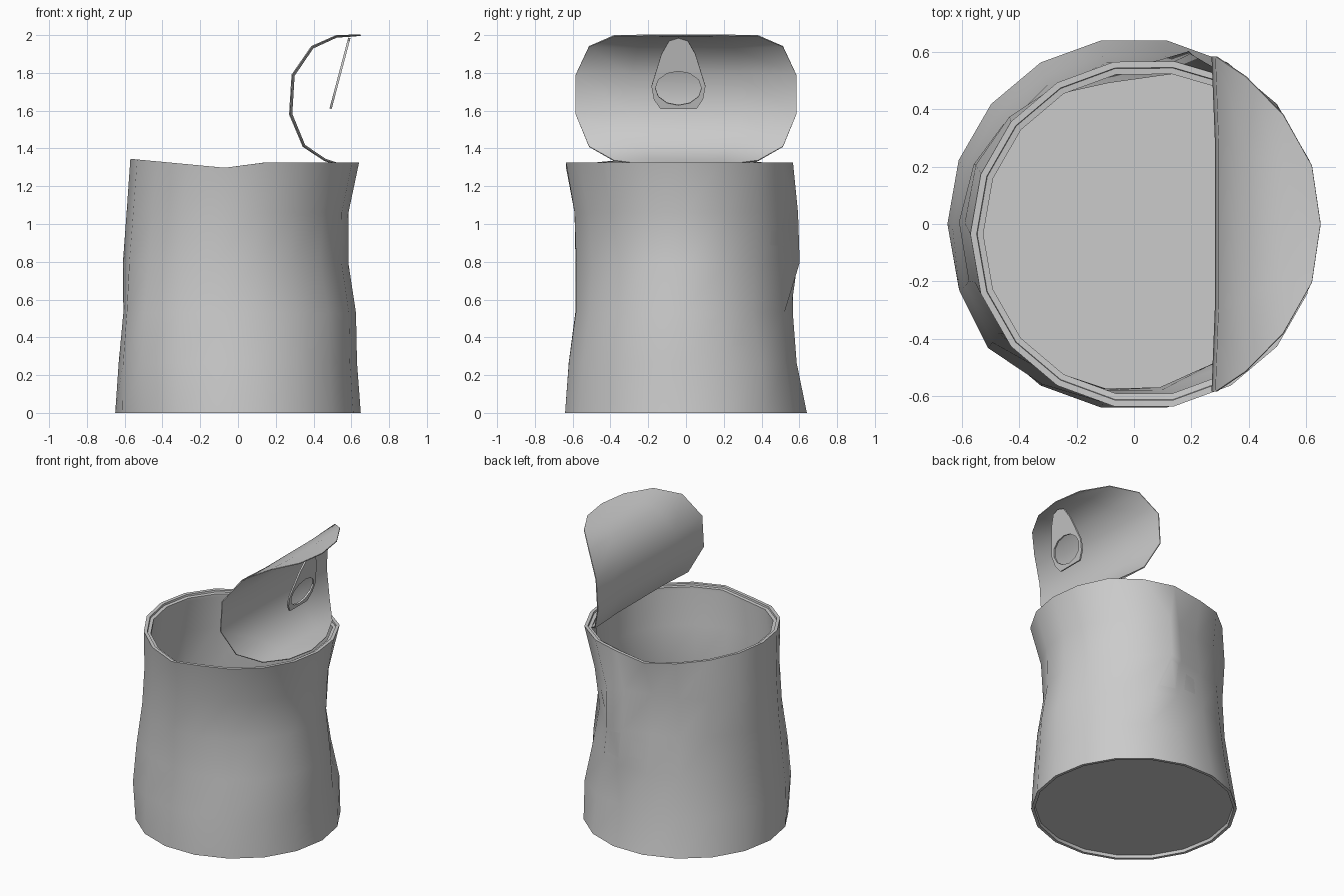
import bpy, bmesh, math

if "Cube" in bpy.data.objects:
    bpy.data.objects.remove(bpy.data.objects["Cube"])

SIDES = 18


def finish(name, verts, faces, angle, thickness=0):
    mesh = bpy.data.meshes.new(name)
    mesh.from_pydata(verts, [], faces)
    bm = bmesh.new()
    bm.from_mesh(mesh)
    bmesh.ops.recalc_face_normals(bm, faces=bm.faces)
    bm.to_mesh(mesh)
    bm.free()
    ob = bpy.data.objects.new(name, mesh)
    bpy.context.collection.objects.link(ob)
    bpy.ops.object.select_all(action='DESELECT')
    ob.select_set(True)
    bpy.context.view_layer.objects.active = ob
    if thickness:
        mod = ob.modifiers.new("thickness", 'SOLIDIFY')
        mod.thickness, mod.offset = thickness, 0
        bpy.ops.object.modifier_apply(modifier=mod.name)
    bpy.ops.object.shade_smooth_by_angle(angle=math.radians(angle))
    return ob


# Can body: extents of each level (z, xmin, xmax, ymin, ymax)
LEVELS = [
    (0.000, -.65, .65, -.64, .64),
    (0.265, -.63, .63, -.62, .585),
    (0.530, -.605, .625, -.585, .565),
    (0.795, -.61, .585, -.585, .60),
    (1.060, -.59, .585, -.59, .595),
    (1.325, -.57, .64, -.635, .565),
]
# Dents and bulges: (azimuth, z, azimuth width, z width, depth)
DENTS = [
    (40, .75, 20, .26, -.045), (71, .93, 8, .28, .075), (102, .95, 32, .22, -.12),
    (142, .72, 18, .18, -.045), (218, .42, 22, .22, .055), (45, .30, 18, .17, .035),
    (-55, .75, 20, .22, -.02), (42, 1.325, 22, .12, .03),
]


def rim_z(x):
    if x < -.04:
        return 1.295 + .05 * (-.04 - x) / .53
    return 1.295 + .03 * min(1, (x + .04) / .16)


def ring(level, inset=0, lift=0):
    z, x0, x1, y0, y1 = LEVELS[level]
    pts = []
    for i in range(SIDES):
        deg = i * 360 / SIDES
        # the sharp crease pulls one column sideways
        if i == 3:
            deg += {2: 5, 3: 11, 4: 11}.get(level, 0)
        push = -inset
        if level > 0:
            for az, dz, wa, wz, depth in DENTS:
                if level == 5 and dz < 1.2:
                    continue
                da = (deg - az + 180) % 360 - 180
                push += depth * math.exp(-(da / wa) ** 2 - ((z - dz) / wz) ** 2)
        c, s = math.cos(math.radians(deg)), math.sin(math.radians(deg))
        x = (x0 + x1) / 2 + ((x1 - x0) / 2 + push) * c
        y = (y0 + y1) / 2 + ((y1 - y0) * .5077 + push) * s
        pts.append((x, y, (rim_z(x) if level == 5 else z) + lift))
    return pts


# recessed base, outer wall, stepped rim, inner wall, floor
rings = [ring(0, .025, .02), ring(0, .02)]
rings += [ring(k) for k in range(6)]
rings += [ring(5, .022), ring(5, .024, -.012), ring(5, .045, -.014), ring(5, .045, -.035)]
rings += [ring(k, .012) for k in (4, 3, 2, 1)]
rings += [ring(0, .025, .03)]
verts = [p for r in rings for p in r]
faces = [[k * SIDES + i, k * SIDES + (i + 1) % SIDES,
          (k + 1) * SIDES + (i + 1) % SIDES, (k + 1) * SIDES + i]
         for k in range(len(rings) - 1) for i in range(SIDES)]
faces += [list(range(SIDES)), list(range(len(verts) - SIDES, len(verts)))]
finish("can_body", verts, faces, 48)

# Curled lid: side profile of a bent 18-sided disc, tip to hinge
PROFILE = [(.65, 2.0), (.62, 2.0), (.52, 1.997), (.39, 1.94), (.286, 1.79),
           (.273, 1.58), (.345, 1.41), (.46, 1.335), (.54, 1.312), (.57, 1.305)]
verts, faces = [(PROFILE[0][0], 0, PROFILE[0][1])], []
for i, (x, z) in enumerate(PROFILE[1:-1], 1):
    half = .593 * math.sin(math.radians(i * 20))
    # the middle of the sheet sags slightly toward the centre of the curl
    sag = .012 * math.sin(math.pi * i / 9)
    dx, dz = .62 - x, 1.65 - z
    d = math.hypot(dx, dz)
    mid = [(x + sag * dx / d, y, z + sag * dz / d) for y in (-half * .5, half * .5)]
    verts += [(x, -half, z), *mid, (x, half, z)]
verts.append((PROFILE[-1][0], 0, PROFILE[-1][1]))
last = len(verts) - 1
for c in range(3):
    faces.append((0, 1 + c, 2 + c))
    faces += [(1 + 4 * r + c, 2 + 4 * r + c, 6 + 4 * r + c, 5 + 4 * r + c) for r in range(7)]
    faces.append((29 + c, last, 30 + c))
finish("curled_lid", verts, faces, 55, .006)

# Pull tab: mirrored outline bridged to an oval finger hole
HALF = [(0, 1.985), (.05, 1.97), (.09, 1.90), (.143, 1.73), (.13, 1.66), (.095, 1.61), (0, 1.61)]


def tab_point(dy, z):
    return (.49 + (z - 1.61) * .265, -.04 + dy, z)


outer = HALF + [(-y, z) for y, z in HALF[-2:0:-1]]
n = len(outer)
hole = [(.122 * math.sin(2 * math.pi * i / n), 1.72 + .09 * math.cos(2 * math.pi * i / n))
        for i in range(n)]
verts = [tab_point(*p) for p in outer + hole]
faces = [(i, (i + 1) % n, n + (i + 1) % n, n + i) for i in range(n)]
finish("pull_tab", verts, faces, 30, .012)
